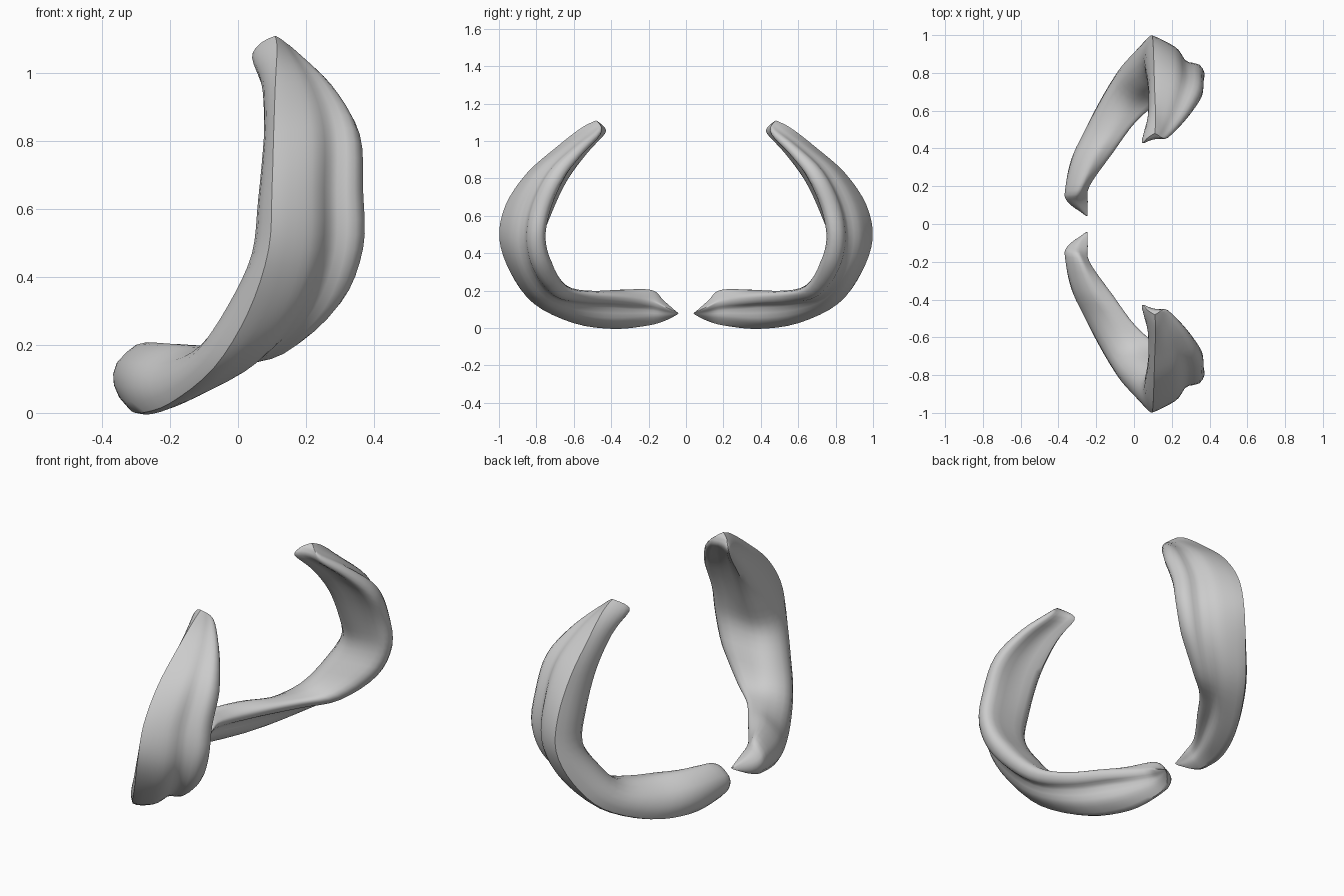
import bpy, bmesh, math
from mathutils import Vector

if "Cube" in bpy.data.objects:
    bpy.data.objects.remove(bpy.data.objects["Cube"])

# Stations along the blade: outer ridge, right rim, inner edge (x, y, z each)
STATIONS = [
    (-.265, .05, .07, -.245, .04, .08, -.265, .055, .09),
    (-.32, .11, .035, -.245, .115, .11, -.31, .12, .155),
    (-.32, .20, .005, -.235, .20, .14, -.29, .18, .215),
    (-.29, .38, -.012, -.11, .38, .155, -.23, .35, .21),
    (-.20, .60, .02, .01, .55, .16, -.14, .49, .20),
    (-.07, .82, .13, .15, .68, .18, -.05, .635, .225),
    (.03, .94, .295, .30, .79, .31, .02, .715, .33),
    (.09, 1.0, .48, .365, .83, .48, .08, .765, .46),
    (.10, .965, .66, .365, .80, .66, .095, .705, .61),
    (.105, .85, .83, .355, .71, .84, .095, .61, .79),
    (.11, .69, .97, .28, .575, .97, .075, .50, .94),
    (.115, .56, 1.07, .18, .46, 1.06, .03, .415, 1.04),
    (.11, .48, 1.11, .14, .46, 1.09, .055, .44, 1.08),
]
SUB, OUTER, RIM, EDGE = 4, 12, 3, 6


def catmull(a, b, c, d, t):
    return 0.5 * (2*b + (c - a)*t + (2*a - 5*b + 4*c - d)*t*t + (3*b - a - 3*c + d)*t**3)


def ramp(u, table):
    """Piecewise-linear value along the blade."""
    for (u0, v0), (u1, v1) in zip(table, table[1:]):
        if u <= u1:
            return v0 + (v1 - v0) * (u - u0) / (u1 - u0)
    return table[-1][1]


def section(R, C, I, u):
    """Ring: grooved outer face, blunt right rim, inner face, swollen left face."""
    inward = Vector((0, .4 - C.y, .55 - C.z)).normalized()
    D = C + inward * ramp(u, ((0, 0), (.15, .02), (.35, .035), (.5, .085), (.75, .085), (.9, .04), (1, 0)))
    outer = ramp(u, ((0, .05), (.25, .13), (.45, .1), (.6, .04), (.8, .06), (1, .04)))
    groove = ramp(u, ((0, 0), (.12, .06), (.25, .17), (.4, .13), (.6, .1), (.75, .08), (.92, .02), (1, 0)))
    left = ramp(u, ((0, .3), (.45, .28), (.58, .19), (.75, .1), (1, .05)))
    inner = ramp(u, ((0, 0), (.3, .02), (.5, .0), (.62, -.02), (.82, -.16), (1, -.1)))
    centre = (R + C + I) / 3
    pts = []
    for a, b, bulge, g, n in ((R, C, outer, groove, OUTER), (C, D, .1, 0, RIM),
                              (D, I, inner, 0, EDGE), (I, R, left, 0, EDGE)):
        d = b - a
        out = (a + b) / 2 - centre
        out = (out - d * out.dot(d) / max(d.dot(d), 1e-9)).normalized()
        for k in range(n):
            t = k / n
            h = bulge * 4 * t * (1 - t) - g * math.exp(-((t - .7) / .15) ** 2)
            pts.append(a.lerp(b, t) + out * (d.length * h))
    # round every corner except the ridge, which only sharpens upwards
    m = len(pts)
    ridge = ramp(u, ((0, 1), (.35, .8), (.5, .15), (1, 0)))
    for _ in range(2):
        old = list(pts)
        for k in range(m):
            w = .5 * (ridge * .6 if k == 0 else 1)
            if k == 0 or OUTER <= k <= OUTER + RIM or abs(k - OUTER - RIM - EDGE) < 2:
                pts[k] = old[k].lerp((old[k-1] + old[(k+1) % m]) / 2, w)
    return pts


# Interpolate stations into rings
rows = [[Vector(s[i:i+3]) for i in (0, 3, 6)] for s in STATIONS]
n = len(rows)
rings = []
for i in range(n - 1):
    for k in range(SUB + (i == n - 2)):
        q = [rows[max(0, min(n - 1, i + j))] for j in (-1, 0, 1, 2)]
        t = k / SUB
        corners = [catmull(q[0][c], q[1][c], q[2][c], q[3][c], t) for c in range(3)]
        rings.append(section(*corners, (i + t) / (n - 1)))

# Skin the rings and close the tips
bm = bmesh.new()
vs = [[bm.verts.new(p) for p in r] for r in rings]
m = len(vs[0])
for a, b in zip(vs, vs[1:]):
    for k in range(m):
        bm.faces.new((a[k], a[(k+1) % m], b[(k+1) % m], b[k]))
for r in (vs[0], vs[-1]):
    mid = bm.verts.new(sum((v.co for v in r), Vector()) / m)
    for k in range(m):
        bm.faces.new((r[k], r[(k+1) % m], mid))
bmesh.ops.recalc_face_normals(bm, faces=bm.faces)
mesh = bpy.data.meshes.new("curved_blades")
bm.to_mesh(mesh)
bm.free()

# Mirrored pair of blades
blades = bpy.data.objects.new("curved_blades", mesh)
bpy.context.collection.objects.link(blades)
mirror = blades.modifiers.new("mirror", 'MIRROR')
mirror.use_axis = (False, True, False)
mirror.use_mirror_merge = False
bpy.context.view_layer.objects.active = blades
blades.select_set(True)
bpy.ops.object.shade_smooth_by_angle(angle=math.radians(45))
